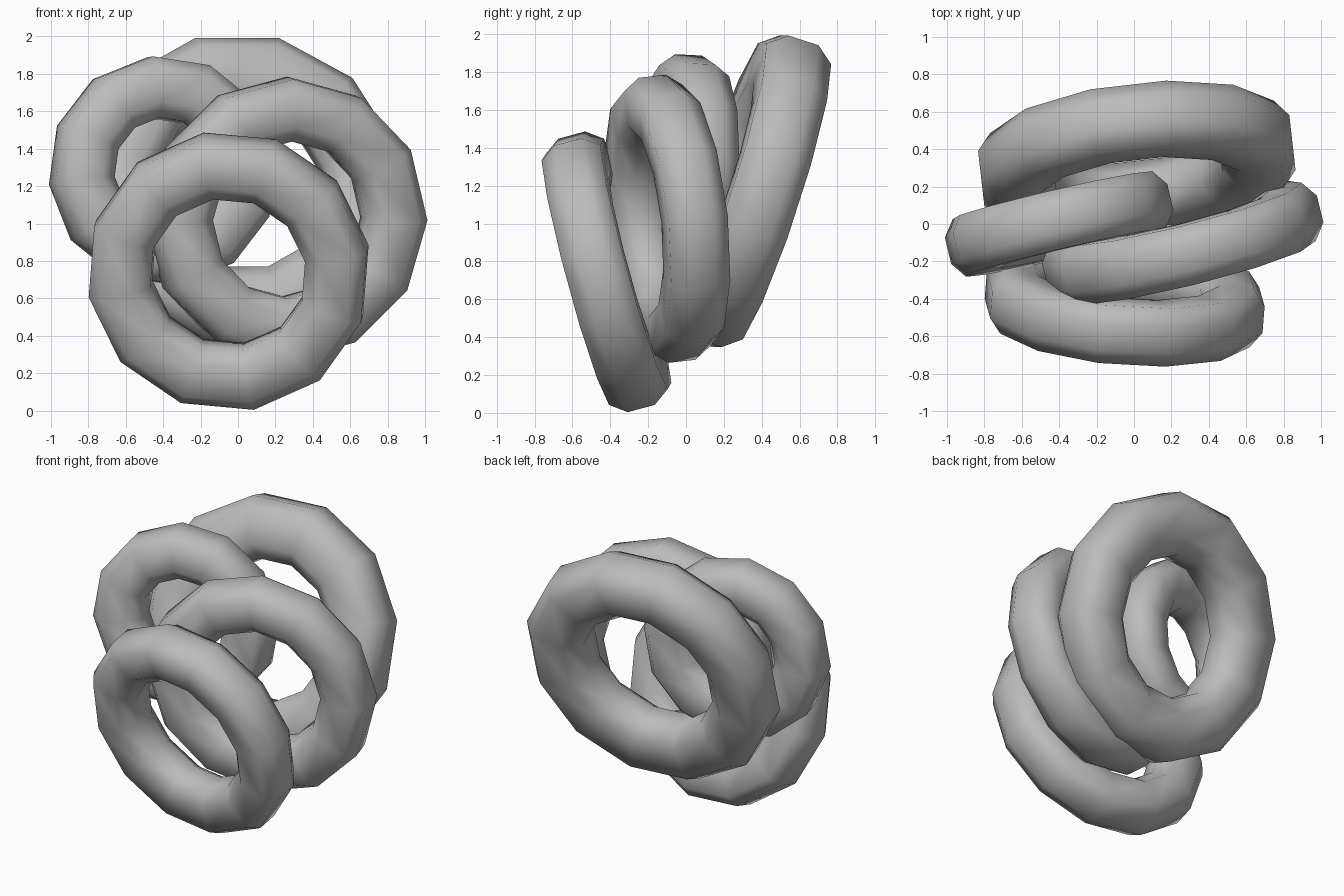
import bpy
import bmesh
from math import cos, sin, pi, radians
from mathutils import Matrix, Vector

cube = bpy.data.objects.get("Cube")
if cube:
    bpy.data.objects.remove(cube, do_unlink=True)

GREY = (0.5, 0.5, 0.5)
grey = bpy.data.materials.new("plain_grey")
grey.use_nodes = True
grey.diffuse_color = (*GREY, 1)
grey.node_tree.nodes["Principled BSDF"].inputs["Base Color"].default_value = (*GREY, 1)

SEGMENTS = 12
# Half of the tube section, outer side to inner side: (radial, sideways)
HALF = [(1, 0.46), (0.62, 1), (-0.5, 0.97), (-1, 0.45)]
SECTION = HALF + [(r, -s) for r, s in reversed(HALF)]


def make_ring(name, centre, lean_x, lean_z, phase, major, depth, width):
    """Ring lying in the plane y = lean_x * x + lean_z * z about its centre."""
    bm = bmesh.new()
    # Eight-sided tube section with a flat side facing outwards
    loops = []
    for i in range(SEGMENTS):
        turn = radians(phase) + 2 * pi * i / SEGMENTS
        loop = []
        for radial, sideways in SECTION:
            reach = major + depth * radial
            loop.append(bm.verts.new((reach * cos(turn), reach * sin(turn), width * sideways)))
        loops.append(loop)
    for i in range(SEGMENTS):
        here, there = loops[i], loops[(i + 1) % SEGMENTS]
        for j in range(len(SECTION)):
            k = (j + 1) % len(SECTION)
            bm.faces.new((here[j], there[j], there[k], here[k])).smooth = True
    bmesh.ops.recalc_face_normals(bm, faces=bm.faces)

    # Stand the ring up and lean it
    normal = Vector((-lean_x, 1, -lean_z)).normalized()
    across = Vector((1, 0, 0))
    across = (across - across.dot(normal) * normal).normalized()
    up = across.cross(normal)
    turn = Matrix((across, up, -normal)).transposed().to_4x4()

    mesh = bpy.data.meshes.new(name)
    bm.to_mesh(mesh)
    bm.free()
    mesh.materials.append(grey)
    ring = bpy.data.objects.new(name, mesh)
    bpy.context.collection.objects.link(ring)
    ring.matrix_world = Matrix.Translation(centre) @ turn


# Four loosely stacked rings, front to back
make_ring("front_ring", (-0.05, -0.42, 0.745), -0.08, -0.27, 10.7, 0.59, 0.168, 0.161)
make_ring("left_middle_ring", (0.26, -0.10, 1.025), 0.245, -0.11, -1.5, 0.59, 0.167, 0.161)
make_ring("right_small_ring", (-0.40, 0.0, 1.28), 0.235, 0.05, 7, 0.45, 0.165, 0.158)
make_ring("back_large_ring", (0.015, 0.34, 1.17), 0.115, 0.325, 17, 0.665, 0.202, 0.18)
